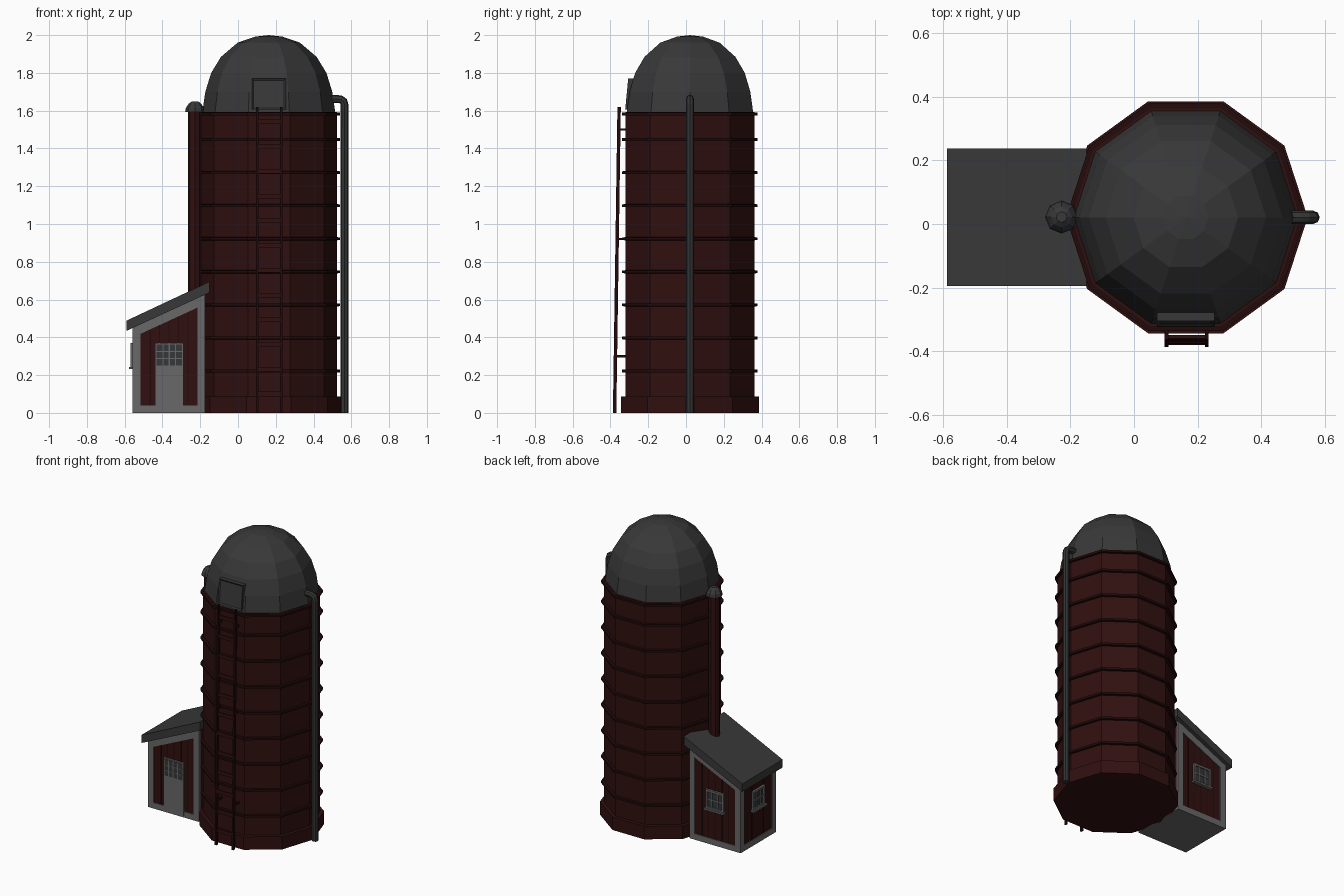
import bpy, bmesh, math

if "Cube" in bpy.data.objects:
    bpy.data.objects.remove(bpy.data.objects["Cube"])

CX, CY = 0.163, 0.021   # silo axis


def mat(name, c):
    m = bpy.data.materials.new(name)
    m.diffuse_color = (*c, 1)
    m.use_nodes = True
    m.node_tree.nodes["Principled BSDF"].inputs["Base Color"].default_value = m.diffuse_color
    return m


RED = mat("barn_red", (0.030, 0.005, 0.005))
DARK = mat("dark_red", (0.016, 0.003, 0.003))
ROOF = mat("roof_grey", (0.040, 0.040, 0.040))
PIPE = mat("pipe_grey", (0.032, 0.034, 0.033))
TRIM = mat("trim_grey", (0.14, 0.14, 0.14))
GLASS = mat("window_grey", (0.035, 0.038, 0.040))


def make(name, bm, material):
    bmesh.ops.recalc_face_normals(bm, faces=bm.faces)
    me = bpy.data.meshes.new(name)
    bm.to_mesh(me)
    bm.free()
    me.materials.append(material)
    ob = bpy.data.objects.new(name, me)
    bpy.context.collection.objects.link(ob)
    return ob


def lathe(name, prof, sides, material, x=CX, y=CY):
    """Revolve (radius, z) points about a vertical axis, closed at both ends."""
    bm = bmesh.new()
    rings = []
    for r, z in prof:
        if r == 0:
            rings.append([bm.verts.new((x, y, z))] * sides)
        else:
            rings.append([bm.verts.new((x + r * math.cos(2 * math.pi * i / sides),
                                        y + r * math.sin(2 * math.pi * i / sides), z))
                          for i in range(sides)])
    for a, b in zip(rings, rings[1:]):
        for i in range(sides):
            j = (i + 1) % sides
            vs = list(dict.fromkeys([a[i], a[j], b[j], b[i]]))
            bm.faces.new(vs)
    for r, p in ((rings[0], prof[0]), (rings[-1], prof[-1])):
        if p[0] > 0:
            bm.faces.new(r)
    return make(name, bm, material)


def prism(name, pts, y0, y1, material):
    """Extrude an (x, z) outline along y."""
    bm = bmesh.new()
    a = [bm.verts.new((x, y0, z)) for x, z in pts]
    b = [bm.verts.new((x, y1, z)) for x, z in pts]
    n = len(pts)
    bm.faces.new(a)
    bm.faces.new(b)
    for i in range(n):
        bm.faces.new((a[i], a[(i + 1) % n], b[(i + 1) % n], b[i]))
    return make(name, bm, material)


def box(name, x0, x1, y0, y1, z0, z1, material):
    return prism(name, [(x0, z0), (x1, z0), (x1, z1), (x0, z1)], y0, y1, material)


# Silo body, footing and hoops
lathe("silo_wall", [(0.36, 0.0), (0.36, 1.592)], 10, RED)
lathe("silo_footing", [(0.384, 0.0), (0.384, 0.088)], 10, RED)
for i in range(9):
    z = 0.222 + 0.175 * i if i < 8 else 1.582
    lathe("silo_hoop", [(0.35, z - 0.009), (0.377, z - 0.007),
                        (0.377, z + 0.007), (0.35, z + 0.009)], 10, DARK)

# Dome with hatch
lathe("dome", [(0.352, 1.59), (0.336, 1.70), (0.305, 1.80), (0.253, 1.885),
               (0.165, 1.96), (0.072, 1.992), (0, 2.0)], 10, ROOF)
bm = bmesh.new()
hatch = [(-0.322, 1.605), (-0.306, 1.77), (-0.24, 1.77), (-0.24, 1.605)]
l = [bm.verts.new((0.073, y, z)) for y, z in hatch]
r = [bm.verts.new((0.253, y, z)) for y, z in hatch]
bm.faces.new(l)
bm.faces.new(r)
for i in range(4):
    bm.faces.new((l[i], l[(i + 1) % 4], r[(i + 1) % 4], r[i]))
front = min(bm.faces, key=lambda f: f.calc_center_median().y)
bmesh.ops.recalc_face_normals(bm, faces=bm.faces)
bmesh.ops.inset_region(bm, faces=[front], thickness=0.012, depth=-0.006)
make("dome_hatch", bm, ROOF)


# Ladder, leaning slightly toward the wall
def ladder_y(z):
    return -0.378 + 0.024 * z / 1.62


def ladder_bar(name, x0, x1, z0, z1, d, material):
    ob = box(name, x0, x1, -d, d, z0, z1, material)
    for v in ob.data.vertices:
        v.co.y += ladder_y(v.co.z)


for x in (0.102, 0.229):
    ladder_bar("ladder_rail", x - 0.006, x + 0.006, 0, 1.62, 0.009, DARK)
for i in range(12):
    z = 0.10 + 0.131 * i
    ladder_bar("ladder_rung", 0.102, 0.229, z - 0.012, z + 0.012, 0.005, RED)
for z in (0.30, 0.92, 1.5):
    for x in (0.102, 0.229):
        box("ladder_bracket", x - 0.006, x + 0.006, ladder_y(z), -0.31,
            z - 0.006, z + 0.006, DARK)

# Filling pipe on the right with elbow into the dome
cu = bpy.data.curves.new("filling_pipe", 'CURVE')
cu.dimensions = '3D'
cu.bevel_depth = 0.021
cu.bevel_resolution = 2
cu.use_fill_caps = True
path = [(0.564, 0), (0.564, 1.63), (0.559, 1.649), (0.545, 1.659), (0.525, 1.662), (0.47, 1.662)]
sp = cu.splines.new('POLY')
sp.points.add(len(path) - 1)
for p, (x, z) in zip(sp.points, path):
    p.co = (x, CY, z, 1)
cu.materials.append(PIPE)
pipe = bpy.data.objects.new("filling_pipe", cu)
bpy.context.collection.objects.link(pipe)
bpy.context.view_layer.objects.active = pipe
pipe.select_set(True)
bpy.ops.object.convert(target='MESH')
for p in pipe.data.polygons:
    p.use_smooth = False

# Vent chute on the left with domed cap
lathe("vent_chute", [(0.036, 0.0), (0.036, 1.60)], 8, RED, -0.228, 0.022)
lathe("vent_cap", [(0.052, 1.592), (0.048, 1.615), (0.033, 1.637), (0.017, 1.649)],
      8, ROOF, -0.228, 0.022)

# Shed
X0, X1, Y0, Y1 = -0.553, -0.18, -0.163, 0.206


def eave(x):
    return 0.435 + 0.46 * (x + 0.589)


prism("shed_wall", [(X0, 0.004), (X1, 0.004), (X1, eave(X1) + 0.01), (X0, eave(X0) + 0.01)],
      Y0, Y1, RED)
box("shed_floor", X0 - 0.004, X1 + 0.004, Y0 - 0.004, Y1 + 0.004, 0, 0.012, TRIM)
prism("shed_roof", [(-0.589, 0.435), (-0.15, 0.637), (-0.15, 0.695), (-0.589, 0.489)],
      -0.195, 0.238, ROOF)

# Trim and board battens on front and back walls
XA, XB = X0 + 0.038, X1 - 0.034
for ya, yb, side in ((Y0 - 0.006, Y0 + 0.01, "front"), (Y1 - 0.01, Y1 + 0.006, "back")):
    for a, b in ((X0 - 0.005, XA), (XB, X1 + 0.004)):
        prism("shed_post_" + side, [(a, 0), (b, 0), (b, eave(b)), (a, eave(a))], ya, yb, TRIM)
    prism("shed_top_trim_" + side, [(XA, eave(XA) - 0.05), (XB, eave(XB) - 0.05),
                                    (XB, eave(XB)), (XA, eave(XA))], ya, yb, TRIM)
    box("shed_sill_trim_" + side, XA, XB, ya, yb, 0, 0.04, TRIM)
    for i in range(1, 6):
        x = XA + (XB - XA) * i / 6
        prism("batten_" + side, [(x - 0.003, 0.04), (x + 0.003, 0.04),
                                 (x + 0.003, eave(x) - 0.05), (x - 0.003, eave(x) - 0.05)],
              ya + 0.004, yb - 0.004, DARK)

# Trim and battens on the left wall
for a, b in ((Y0 - 0.006, Y0 + 0.036), (Y1 - 0.036, Y1 + 0.006)):
    box("shed_post_left", X0 - 0.006, X0 + 0.01, a, b, 0, eave(X0), TRIM)
box("shed_sill_trim_left", X0 - 0.006, X0, Y0, Y1, 0, 0.04, TRIM)
box("shed_top_trim_left", X0 - 0.006, X0, Y0, Y1, eave(X0) - 0.04, eave(X0), TRIM)
for i in range(1, 6):
    y = Y0 + (Y1 - Y0) * i / 6
    box("batten_left", X0 - 0.002, X0, y - 0.003, y + 0.003, 0.04, 0.41, DARK)


# Windows: built facing -y at the origin, then turned and moved into place
def window(name, w, h, cols, rows, loc, angle, sill=True, bar=0.008):
    parts = [box(name + "_glass", -w / 2, w / 2, -0.006, 0.004, -h / 2, h / 2, GLASS)]
    f = 0.014
    for s in (-1, 1):
        x, z = s * (w - f) / 2, s * (h - f) / 2
        parts.append(box(name + "_jamb", x - f / 2, x + f / 2, -0.015, 0.004, -h / 2, h / 2, TRIM))
        parts.append(box(name + "_rail", -w / 2, w / 2, -0.0145, 0.004, z - f / 2, z + f / 2, TRIM))
    for i in range(1, cols):
        x = -w / 2 + w * i / cols
        parts.append(box(name + "_muntin", x - bar / 2, x + bar / 2, -0.011, 0, -h / 2, h / 2, TRIM))
    for i in range(1, rows):
        z = -h / 2 + h * i / rows
        parts.append(box(name + "_muntin", -w / 2, w / 2, -0.0105, 0, z - bar / 2, z + bar / 2, TRIM))
    if sill:
        parts.append(box(name + "_sill", -w / 2 - 0.008, w / 2 + 0.008, -0.024, 0.004,
                         -h / 2 - 0.008, -h / 2 + 0.004, TRIM))
    for ob in parts:
        ob.location = loc
        ob.rotation_euler.z = angle


window("left_window", 0.13, 0.13, 3, 2, (X0, CY, 0.305), -math.pi / 2)
window("back_window", 0.135, 0.13, 3, 2, (-0.367, Y1, 0.305), math.pi)

# Door with paned window
box("door", -0.44, -0.288, Y0 - 0.009, Y0 + 0.01, 0.012, 0.37, TRIM)
box("door_glass", -0.432, -0.296, Y0 - 0.011, Y0, 0.25, 0.362, GLASS)
for i in range(1, 4):
    x = -0.432 + 0.136 * i / 4
    box("door_muntin", x - 0.003, x + 0.003, Y0 - 0.014, Y0, 0.25, 0.362, TRIM)
for i in range(1, 3):
    z = 0.25 + 0.112 * i / 3
    box("door_muntin", -0.432, -0.296, Y0 - 0.0135, Y0, z - 0.003, z + 0.003, TRIM)
